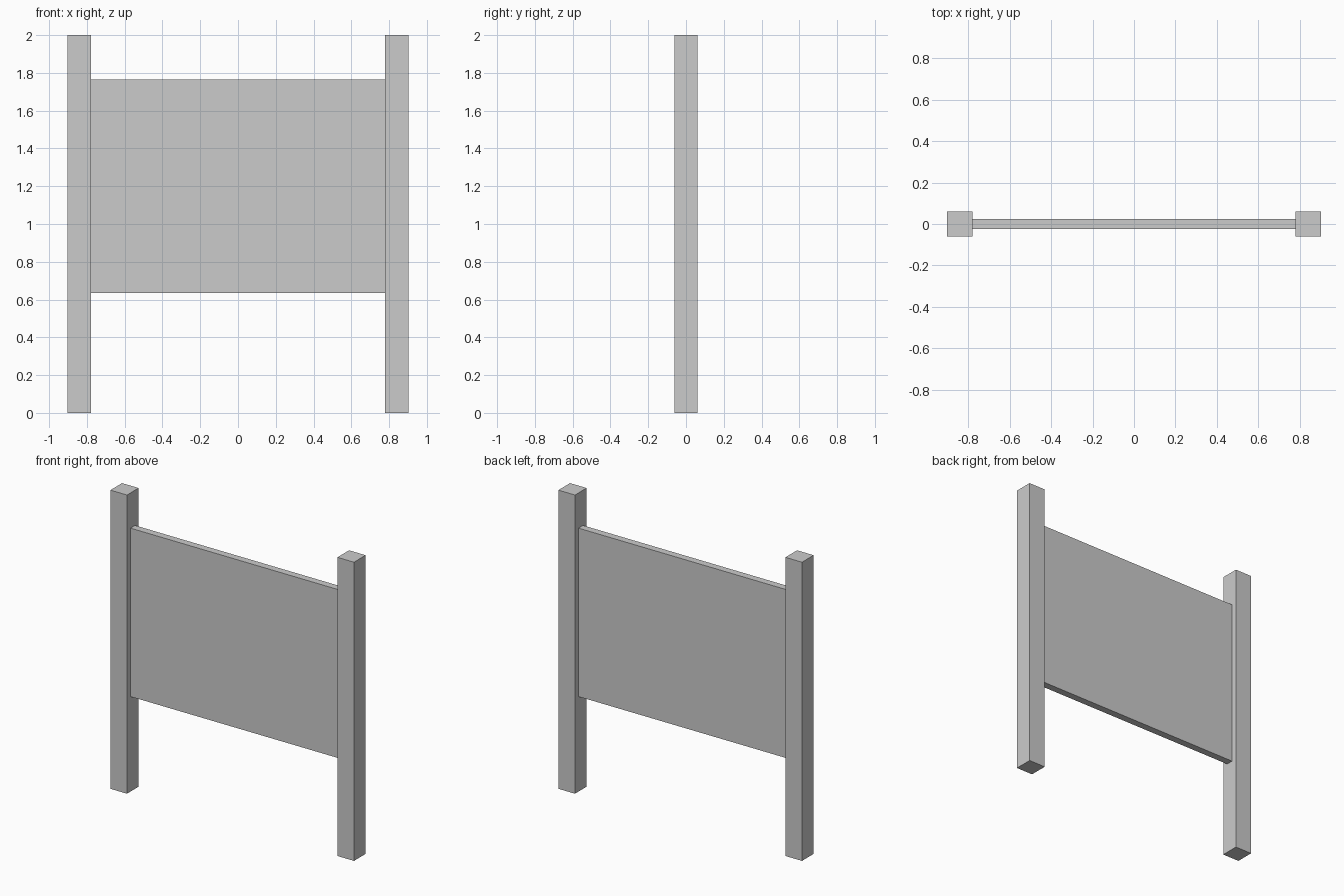
import bpy

if "Cube" in bpy.data.objects:
    bpy.data.objects.remove(bpy.data.objects["Cube"])


def box(name, center, size):
    bpy.ops.mesh.primitive_cube_add(size=1, location=center)
    obj = bpy.context.object
    obj.name = name
    obj.scale = size
    bpy.ops.object.transform_apply(location=False, rotation=False, scale=True)
    return obj


POST = 0.123      # square post thickness
POST_X = 0.841    # post centre distance from the middle

# Two upright square posts
for side, label in ((-1, "left"), (1, "right")):
    box(f"{label}_post", (side * POST_X, 0, 1.0), (POST, POST, 2.0))

# Thin board spanning between the posts
box("sign_panel", (0, 0, 1.2), (2 * POST_X - POST, 0.048, 1.128))
